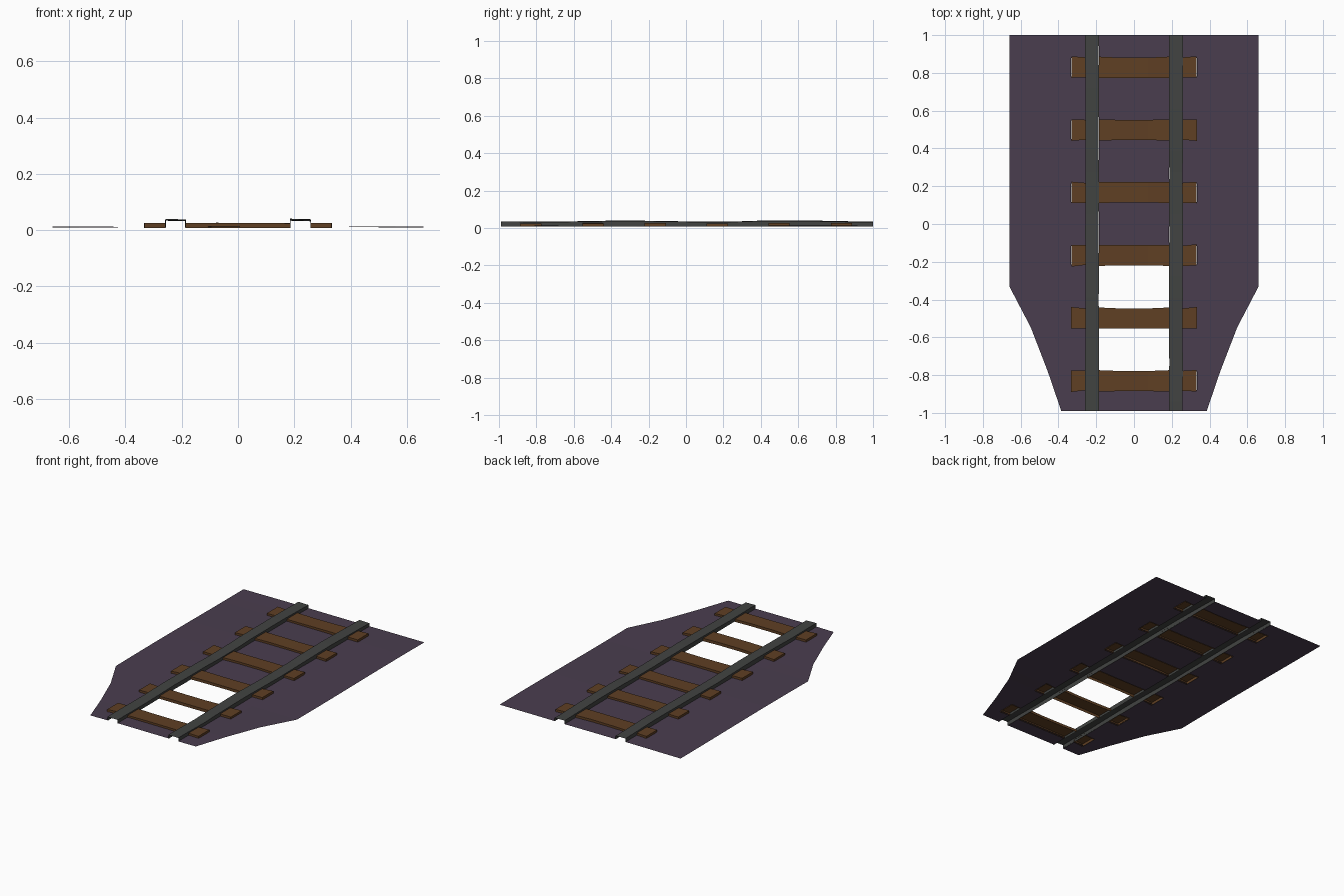
import bpy, bmesh, math, random

random.seed(4)
if "Cube" in bpy.data.objects:
    bpy.data.objects.remove(bpy.data.objects["Cube"], do_unlink=True)


def material(name, rgb):
    m = bpy.data.materials.new(name)
    m.use_nodes = True
    m.diffuse_color = (*rgb, 1)
    m.node_tree.nodes["Principled BSDF"].inputs["Base Color"].default_value = (*rgb, 1)
    return m


GROUND = material("dusky purple ground", (0.068, 0.047, 0.078))
WOOD = material("brown wood", (0.115, 0.050, 0.017))
STEEL = material("grey steel", (0.054, 0.057, 0.054))

FRONT, BACK = -0.99, 1.0
RAIL_X, RAIL_HALF = 0.222, 0.036
RAIL_IN, RAIL_OUT = RAIL_X - RAIL_HALF, RAIL_X + RAIL_HALF
TIE_END, TIE_HALF = 0.333, 0.053
TIES = [-0.83 + 0.332 * i for i in range(6)]
OUTLINE = [(FRONT, 0.385), (-0.77, 0.46), (-0.55, 0.545), (-0.33, 0.66), (BACK, 0.66)]


def wobble(size):
    return random.uniform(-size, size)


def make_object(name, bm, mat):
    mesh = bpy.data.meshes.new(name)
    bm.to_mesh(mesh)
    bm.free()
    mesh.materials.append(mat)
    obj = bpy.data.objects.new(name, mesh)
    bpy.context.collection.objects.link(obj)
    return obj


def loft(name, rings, mat, cap_first=False, cap_last=False):
    """Open-bottomed shell skinned through a row of cross-sections."""
    bm = bmesh.new()
    rows = [[bm.verts.new(p) for p in ring] for ring in rings]
    for a, b in zip(rows, rows[1:]):
        for i in range(len(a) - 1):
            bm.faces.new((a[i], b[i], b[i + 1], a[i + 1]))
    if cap_first:
        bm.faces.new(rows[0])
    if cap_last:
        bm.faces.new(rows[-1][::-1])
    return make_object(name, bm, mat)


def half_width(y):
    for (y0, w0), (y1, w1) in zip(OUTLINE, OUTLINE[1:]):
        if y <= y1:
            return w0 + (w1 - w0) * (y - y0) / (y1 - y0)
    return OUTLINE[-1][1]


def ground_z(x, y):
    return 0.011 + 0.002 * math.sin(4 * y + 3 * x) * math.cos(5 * x)


# Ground sheet, left open beneath the ties and rails and at two gaps in the track
tie_edges = [c + s * (TIE_HALF - 0.004) for c in TIES for s in (-1, 1)]
rows = sorted([FRONT, -0.33, BACK] + tie_edges)
inner = [-TIE_END, -RAIL_OUT, -RAIL_IN, RAIL_IN, RAIL_OUT, TIE_END]
bm = bmesh.new()
for y0, y1 in zip(rows, rows[1:]):
    mid = (y0 + y1) / 2
    on_tie = any(abs(mid - c) < TIE_HALF for c in TIES)
    gap = TIES[0] < mid < TIES[2] + 0.01
    left0, left1 = half_width(y0), half_width(y1)
    xs0, xs1 = [-left0] + inner + [left0], [-left1] + inner + [left1]
    for col in range(7):
        under_rail = col in (2, 4)
        under_tie = on_tie and col in (1, 3, 5)
        if under_rail or under_tie or (gap and col == 3):
            continue
        corners = [(xs0[col], y0), (xs0[col + 1], y0), (xs1[col + 1], y1), (xs1[col], y1)]
        bm.faces.new([bm.verts.new((x, y, ground_z(x, y))) for x, y in corners])
bmesh.ops.remove_doubles(bm, verts=bm.verts, dist=0.0001)
make_object("ground", bm, GROUND)


# Wooden ties, each a middle board and two stubs outside the rails
def tie_ring(x, y, half, top):
    z = top + wobble(0.001)
    return [(x, y - half, 0.007), (x, y - half, z), (x, y + half, z), (x, y + half, 0.007)]


for n, y in enumerate(TIES, 1):
    bend = wobble(0.004)
    boards = []
    for t in (-1, -0.4, 0.4, 1):
        dip = bend * (1 - t * t)
        boards.append(tie_ring(t * RAIL_IN, y + dip, TIE_HALF + 0.003 * t * t, 0.025))
    loft(f"tie_{n}_middle", boards, WOOD)
    for side, label in ((-1, "right"), (1, "left")):
        xs = sorted((side * RAIL_OUT, side * (TIE_END + wobble(0.002))))
        turn = wobble(0.003)
        ends = [tie_ring(x, y + turn * (1 if i else -1),
                         TIE_HALF + (0.004 if abs(x) > 0.3 else 0), 0.025)
                for i, x in enumerate(xs)]
        loft(f"tie_{n}_{label}_end", ends, WOOD, cap_first=side < 0, cap_last=side > 0)

# Steel rails: slightly uneven channels, open below and at both ends
stations = sorted([FRONT, BACK] + [c + s * 0.11 for c in TIES for s in (-1, 1)])
for side, label in ((-1, "right"), (1, "left")):
    rings = []
    for y in stations:
        x = side * RAIL_X + wobble(0.001)
        half = RAIL_HALF + wobble(0.001)
        z = 0.036 + 0.003 * math.cos(7 * (y + 0.35)) + wobble(0.001)
        tilt = 0.001
        rings.append([(x + half, y, 0.009), (x + half, y, z - tilt),
                      (x - half, y, z + tilt), (x - half, y, 0.009)])
    loft(f"{label}_rail", rings, STEEL)
